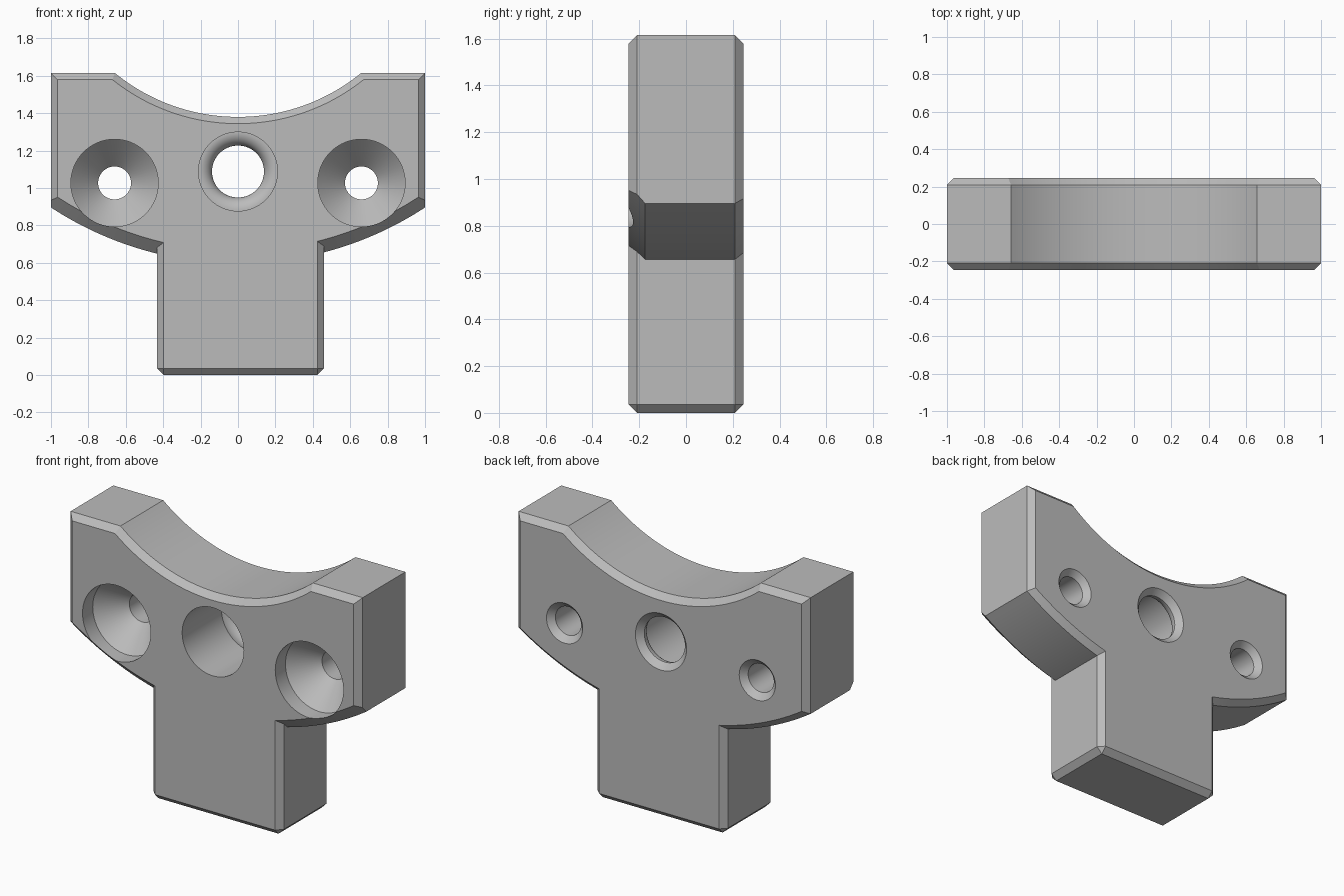
import bpy, bmesh, math

cube = bpy.data.objects.get("Cube")
if cube:
    bpy.data.objects.remove(cube, do_unlink=True)

HALF = 0.245       # half thickness
C = 0.036          # common chamfer
ARC_Z = 2.42       # shared centre height of both arcs

grey = bpy.data.materials.new("plain_grey")
grey.use_nodes = True
grey.diffuse_color = (0.5, 0.5, 0.5, 1)
grey.node_tree.nodes["Principled BSDF"].inputs["Base Color"].default_value = (0.5, 0.5, 0.5, 1)


def add_object(name, bm):
    bmesh.ops.recalc_face_normals(bm, faces=bm.faces)
    mesh = bpy.data.meshes.new(name)
    bm.to_mesh(mesh)
    bm.free()
    mesh.materials.append(grey)
    ob = bpy.data.objects.new(name, mesh)
    bpy.context.collection.objects.link(ob)
    return ob


def loft(bm, rings):
    """Skin equal-length rings of points and cap both ends."""
    loops = [[bm.verts.new(p) for p in ring] for ring in rings]
    n = len(loops[0])
    for a, b in zip(loops, loops[1:]):
        for i in range(n):
            j = (i + 1) % n
            bm.faces.new((a[i], a[j], b[j], b[i]))
    bm.faces.new(loops[0])
    bm.faces.new(loops[-1])


def arc(radius, x0, x1, steps=48):
    """Points on a lower arc about the shared centre."""
    a0, a1 = math.asin(x0 / radius), math.asin(x1 / radius)
    angles = [a0 + (a1 - a0) * i / steps for i in range(steps + 1)]
    return [(radius * math.sin(a), ARC_Z - radius * math.cos(a)) for a in angles]


def head_ring(y, inset, low_inset):
    side, top = 1 - inset, 1.615 - inset
    r_top = 1.04 + inset
    x_top = math.sqrt(r_top ** 2 - (ARC_Z - top) ** 2)
    pts = arc(1.823 - low_inset, -side, side)
    pts += [(side, top)] + arc(r_top, x_top, -x_top) + [(-side, top)]
    return [(x, y, z) for x, z in pts]


# Wide curved head with chamfered rims
bm = bmesh.new()
loft(bm, [head_ring(-HALF, C, 0.066), head_ring(C - HALF, 0, 0.032),
          head_ring(0.07 - HALF, 0, 0), head_ring(HALF - C, 0, 0),
          head_ring(HALF, C, C)])
body = add_object("mount_body", bm)

# Chamfered stem
bm = bmesh.new()
bmesh.ops.create_cube(bm, size=1)
for v in bm.verts:
    v.co = (v.co.x * 0.893 + 0.0135, v.co.y * 2 * HALF, (v.co.z + 0.5) * 0.88)
bmesh.ops.bevel(bm, geom=bm.edges[:], offset=C, segments=1, affect='EDGES')
stem = add_object("stem", bm)


def hole(name, x, z, profile, sides=64):
    """Revolved cutter; profile holds (radius, depth behind the front face)."""
    bm = bmesh.new()
    turn = [2 * math.pi * i / sides for i in range(sides)]
    loft(bm, [[(x + r * math.cos(t), d - HALF, z + r * math.sin(t)) for t in turn]
              for r, d in profile])
    return add_object(name, bm)


def back_flare(r):
    """Chamfered exit at the back face, running slightly past it."""
    end = 2 * HALF
    return [(r, end - C), (r + C + 0.02, end + 0.02)]


# Countersunk side holes, and a centre bore with a rounded inner lip
sink = [(0.2335, -0.05), (0.2335, 0.1), (0.088, 0.25)] + back_flare(0.088)
lip = [(0.209 - 0.07 * math.sin(t), 0.454 - 0.07 * math.cos(t))
       for t in (math.pi / 2 * i / 12 for i in range(12))]
bore = [(0.211, -0.05), (0.211, 0.384)] + lip + back_flare(0.139)
cutters = [hole("side_hole_cutter", s * 0.66, 1.027, sink) for s in (-1, 1)]
cutters.append(hole("centre_bore_cutter", 0, 1.088, bore))

# Join the stem, then cut the holes
bpy.context.view_layer.objects.active = body
for other in [stem] + cutters:
    mod = body.modifiers.new("join", 'BOOLEAN')
    mod.operation = 'UNION' if other is stem else 'DIFFERENCE'
    mod.solver = 'EXACT'
    mod.object = other
    bpy.ops.object.modifier_apply(modifier=mod.name)
    bpy.data.objects.remove(other, do_unlink=True)

# Merge coplanar leftovers
bm = bmesh.new()
bm.from_mesh(body.data)
bmesh.ops.remove_doubles(bm, verts=bm.verts, dist=0.0001)
bmesh.ops.dissolve_limit(bm, angle_limit=0.002, verts=bm.verts, edges=bm.edges)
bm.to_mesh(body.data)
bm.free()

bpy.ops.object.select_all(action='DESELECT')
body.select_set(True)
bpy.ops.object.shade_smooth_by_angle(angle=math.radians(25))
